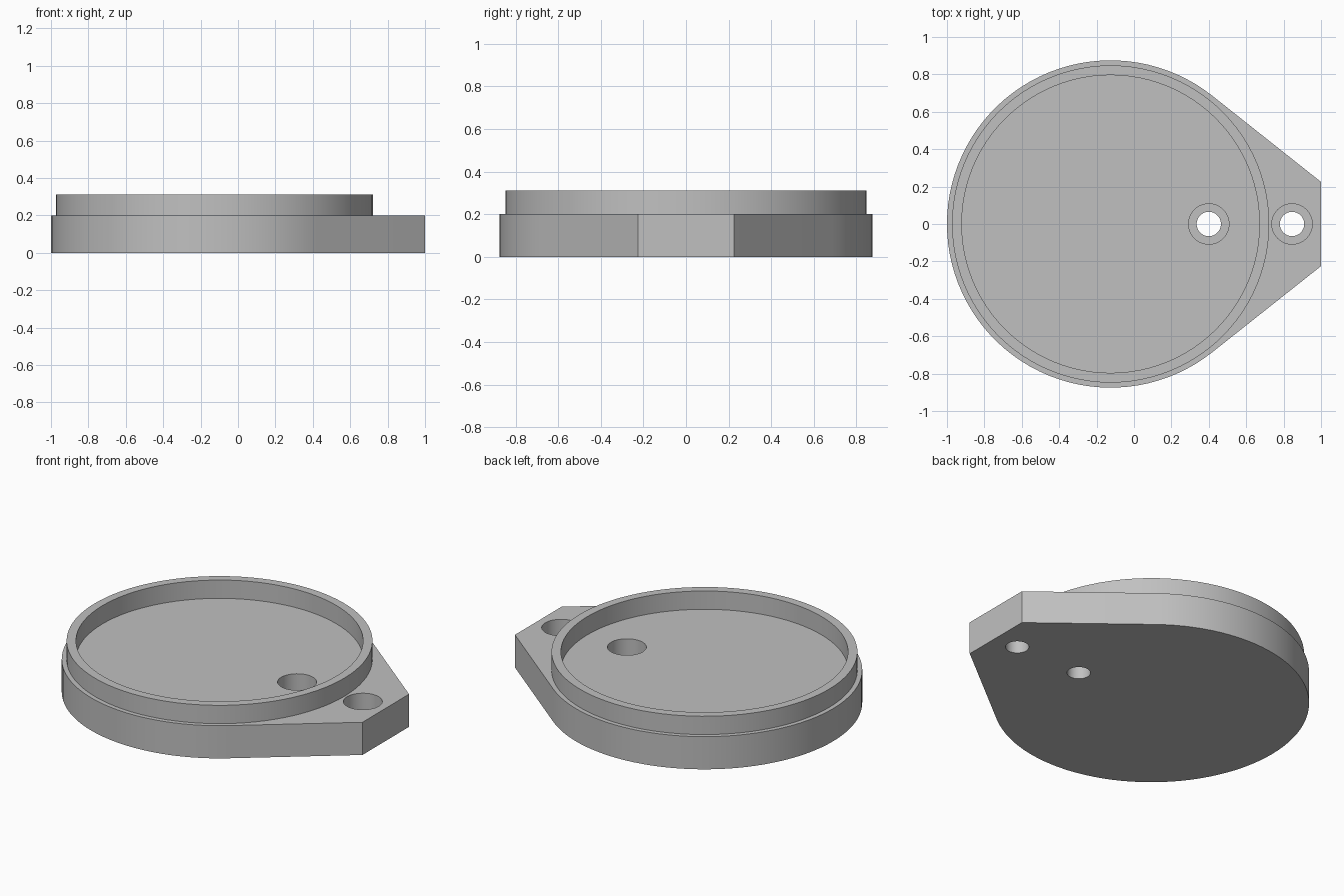
import bpy, bmesh, math

if "Cube" in bpy.data.objects:
    bpy.data.objects.remove(bpy.data.objects["Cube"])

CX, R = -0.125, 0.875          # disc centre and radius
BASE_Z, RIM_Z = 0.20, 0.312    # plate top and rim top
RIM_OUT, RIM_IN = 0.848, 0.796
TAB_X, TAB_Y = 1.0, 0.225      # flat end of the tab
HOLES = (0.40, 0.845)
SEAT_Z = 0.085                 # floor of the counterbores

grey = bpy.data.materials.new("plain grey")
grey.diffuse_color = (0.53, 0.53, 0.53, 1)
grey.use_nodes = True
grey.node_tree.nodes["Principled BSDF"].inputs["Base Color"].default_value = grey.diffuse_color


def prism(name, outline, z0, z1):
    """Closed solid made by extruding a flat outline upward."""
    bm = bmesh.new()
    face = bm.faces.new([bm.verts.new((x, y, z0)) for x, y in outline])
    top = bmesh.ops.extrude_face_region(bm, geom=[face])["geom"]
    bmesh.ops.translate(bm, vec=(0, 0, z1 - z0),
                        verts=[v for v in top if isinstance(v, bmesh.types.BMVert)])
    bmesh.ops.recalc_face_normals(bm, faces=bm.faces)
    mesh = bpy.data.meshes.new(name)
    bm.to_mesh(mesh)
    bm.free()
    mesh.materials.append(grey)
    ob = bpy.data.objects.new(name, mesh)
    bpy.context.collection.objects.link(ob)
    return ob


def arc(cx, r, a0, a1, n):
    return [(cx + r * math.cos(a0 + (a1 - a0) * i / n),
             r * math.sin(a0 + (a1 - a0) * i / n)) for i in range(n + 1)]


def circle(cx, r, n):
    return arc(cx, r, 0, math.tau, n)[:-1]


def combine(ob, other, operation):
    """Apply a boolean and discard the second solid."""
    mod = ob.modifiers.new("boolean", "BOOLEAN")
    mod.operation, mod.object, mod.solver = operation, other, "EXACT"
    bpy.context.view_layer.objects.active = ob
    bpy.ops.object.modifier_apply(modifier=mod.name)
    bpy.data.objects.remove(other)


# Base plate: round disc whose tangents run to a flat-ended tab
dx = TAB_X - CX
tangent = math.atan2(TAB_Y, dx) + math.acos(R / math.hypot(dx, TAB_Y))
outline = arc(CX, R, tangent, math.tau - tangent, 72)
outline += [(TAB_X, -TAB_Y), (TAB_X, TAB_Y)]
plate = prism("base_plate", outline, 0, BASE_Z)

# Raised rim, sunk into the plate so the two join as one solid
rim = prism("rim", circle(CX, RIM_OUT, 96), 0.1, RIM_Z)
combine(plate, rim, "UNION")
combine(plate, prism("recess", circle(CX, RIM_IN, 96), BASE_Z, 0.5), "DIFFERENCE")

# Counterbored screw holes
for x in HOLES:
    combine(plate, prism("counterbore", circle(x, 0.108, 48), SEAT_Z, 0.5), "DIFFERENCE")
    combine(plate, prism("bore", circle(x, 0.065, 48), -0.1, 0.5), "DIFFERENCE")

# Smooth round walls, sharp edges
plate.select_set(True)
bpy.context.view_layer.objects.active = plate
bpy.ops.object.shade_smooth_by_angle(angle=math.radians(30))
